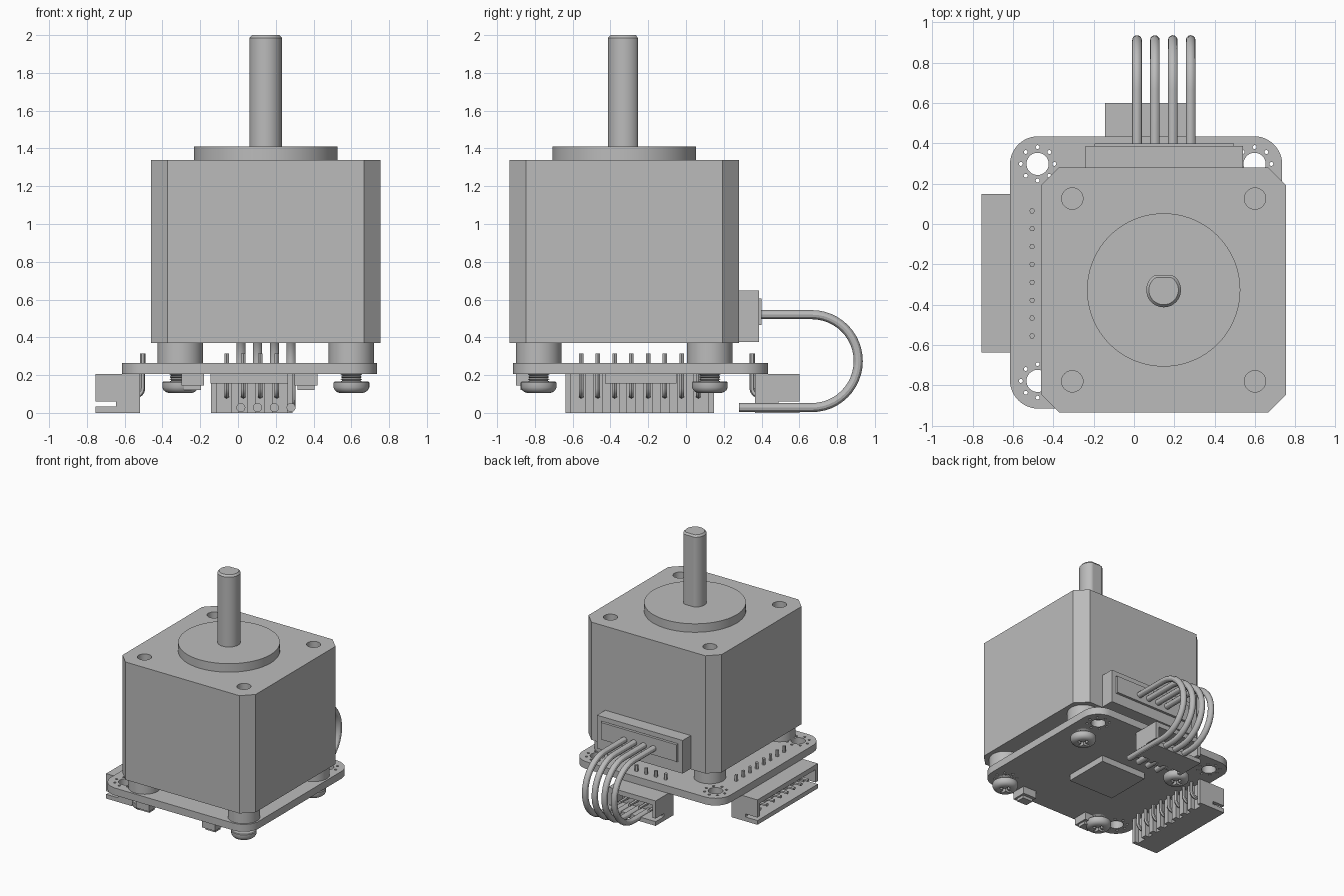
import bpy, bmesh, math
from math import pi, cos, sin
from mathutils import Matrix

old = bpy.data.objects.get("Cube")
if old:
    bpy.data.objects.remove(old, do_unlink=True)

GREY = (0.5, 0.5, 0.5, 1)
grey = bpy.data.materials.new("plain grey")
grey.use_nodes = True
grey.diffuse_color = GREY
grey.node_tree.nodes["Principled BSDF"].inputs["Base Color"].default_value = GREY
parts = []


def add(name, data, loc=(0, 0, 0), turn=0):
    ob = bpy.data.objects.new(name, data)
    bpy.context.collection.objects.link(ob)
    ob.location, ob.rotation_euler.z = loc, turn
    if not data.materials:
        data.materials.append(grey)
    parts.append(ob)
    return ob


def activate(ob):
    bpy.ops.object.select_all(action="DESELECT")
    ob.select_set(True)
    bpy.context.view_layer.objects.active = ob


def circle(r, n=32, cx=0, cy=0):
    return [(cx + r * cos(2 * pi * i / n), cy + r * sin(2 * pi * i / n)) for i in range(n)]


def loft(name, outline, sections, loc=(0, 0, 0)):
    """Closed solid from one outline repeated at (height, scale) sections."""
    bm = bmesh.new()
    rings = [[bm.verts.new((x * s, y * s, z)) for x, y in outline] for z, s in sections]
    n = len(outline)
    for a, b in zip(rings, rings[1:]):
        for i in range(n):
            j = (i + 1) % n
            bm.faces.new((a[i], a[j], b[j], b[i]))
    bm.faces.new(rings[0][::-1])
    bm.faces.new(rings[-1])
    bmesh.ops.recalc_face_normals(bm, faces=bm.faces)
    me = bpy.data.meshes.new(name)
    bm.to_mesh(me)
    bm.free()
    return add(name, me, loc)


def boxes(name, bounds, loc=(0, 0, 0), turn=0):
    """One mesh from several (x0, x1, y0, y1, z0, z1) blocks."""
    bm = bmesh.new()
    for x0, x1, y0, y1, z0, z1 in bounds:
        m = Matrix.Translation(((x0 + x1) / 2, (y0 + y1) / 2, (z0 + z1) / 2))
        bmesh.ops.create_cube(bm, size=1, matrix=m @ Matrix.Diagonal((x1 - x0, y1 - y0, z1 - z0, 1)))
    me = bpy.data.meshes.new(name)
    bm.to_mesh(me)
    bm.free()
    return add(name, me, loc, turn)


def curve(name, loops, closed, loc=(0, 0, 0), turn=0, **settings):
    """Curve turned into a mesh, either a filled plate or a tube."""
    cu = bpy.data.curves.new(name, "CURVE")
    for key, value in settings.items():
        setattr(cu, key, value)
    for pts in loops:
        sp = cu.splines.new("POLY")
        sp.points.add(len(pts) - 1)
        for p, co in zip(sp.points, pts):
            p.co = (*co, 0, 1) if len(co) == 2 else (*co, 1)
        sp.use_cyclic_u = closed
    ob = add(name, cu, loc, turn)
    activate(ob)
    bpy.ops.object.convert(target="MESH")
    return ob


def cut(ob, cutters):
    """Subtract helper solids and remove them."""
    for c in cutters:
        c.hide_render = True
        mod = ob.modifiers.new("cut", "BOOLEAN")
        mod.operation, mod.solver, mod.object = "DIFFERENCE", "EXACT", c
        activate(ob)
        bpy.ops.object.modifier_apply(modifier=mod.name)
        parts.remove(c)
        bpy.data.objects.remove(c, do_unlink=True)


# Motor body with clipped corners and four blind screw holes
CX, CY, HALF, CLIP, PITCH = 0.147, -0.327, 0.607, 0.088, 0.453
k = HALF - CLIP
octagon = [(HALF, -k), (HALF, k), (k, HALF), (-k, HALF), (-HALF, k), (-HALF, -k), (-k, -HALF), (k, -HALF)]
corners = [(CX + sx * PITCH, CY + sy * PITCH) for sx in (-1, 1) for sy in (-1, 1)]
body = loft("motor_body", octagon, [(0.37, 1), (1.34, 1)], (CX, CY, 0))
cut(body, [loft("hole_cutter", circle(0.053), [(1.2, 1), (1.4, 1)], (x, y, 0)) for x, y in corners])

# Pilot boss and shaft with a flat on its rear side
loft("pilot_boss", circle(0.38, 96), [(1.33, 1), (1.41, 1)], (CX, CY, 0))
d_outline = [(x, min(y, 0.072)) for x, y in circle(0.086, 48)]
loft("shaft", d_outline, [(1.4, 1), (1.985, 1), (2, 0.85)], (CX, CY, 0))

# Circuit board with corner holes, each ringed by small vias
BX, BY, BH, HOLE, R = 0.06, -0.24, 0.675, 0.538, 0.14
outline = []
for q, (sx, sy) in enumerate([(1, 1), (-1, 1), (-1, -1), (1, -1)]):
    for i in range(13):
        a = (q + i / 12) * pi / 2
        outline.append((sx * (BH - R) + R * cos(a), sy * (BH - R) + R * sin(a)))
loops = [outline]
for sx in (-1, 1):
    for sy in (-1, 1):
        hx, hy = sx * HOLE, sy * HOLE
        loops.append(circle(0.055, 32, hx, hy))
        loops += [circle(0.01, 10, x, y) for x, y in circle(0.083, 8, hx, hy)]
curve("circuit_board", loops, True, (BX, BY, 0.235), dimensions="2D", fill_mode="BOTH", extrude=0.03)

# Spacers, and pan-head screws with cross recess
for x, y in corners:
    loft("spacer", circle(0.12, 48), [(0.263, 1), (0.372, 1)], (x, y, 0))
head_shape = [(0.105, 0.62), (0.11, 0.8), (0.12, 0.92), (0.135, 1), (0.16, 1), (0.165, 0.95)]
head = loft("screw_head", circle(0.095), head_shape)
cut(head, [boxes("slot_cutter", [(-0.05, 0.05, -0.011, 0.011, 0.09, 0.135)]),
           boxes("slot_cutter", [(-0.011, 0.011, -0.05, 0.05, 0.09, 0.135)])])
thread_shape = [(0.16 + 0.006 * i, 1 if i % 2 else 0.82) for i in range(9)]
thread = loft("screw_thread", circle(0.057), thread_shape)
for ob in (head, thread):
    ob.location = (*corners[0], 0)
    for x, y in corners[1:]:
        add(ob.name, ob.data, (x, y, 0))

# Processor chip and two push buttons under the board
boxes("chip", [(BX - 0.205, BX + 0.205, BY - 0.19, BY + 0.19, 0.155, 0.207)])
for side in (-1, 1):
    x = BX + side * 0.3
    boxes("button_base", [(x - 0.06, x + 0.06, -0.9, -0.78, 0.145, 0.207)])
    boxes("button_cap", [(x - 0.045, x + 0.045, -0.875, -0.805, 0.122, 0.15)])

# Side-entry pin headers: open shell, rear ribs and bent pins
STEP = 0.0886


def header(name, count, loc, turn):
    w = (count - 1) * STEP / 2 + 0.083
    t = 0.03
    shell = [(0.05, 0.11, -w, w, 0, 0.205), (0.1, 0.25, -w, w, 0.165, 0.205),
             (0.1, 0.25, -w, w, 0, 0.035)]
    for y in (-w, w - t):
        shell += [(0.1, 0.25, y, y + t, 0.06, 0.17), (0.1, 0.14, y, y + t, 0.03, 0.065),
                  (0.015, 0.06, y, y + t, 0, 0.205)]
    for i in range(count - 1):
        y = (i + 1 - count / 2) * STEP
        shell.append((0.015, 0.06, y - 0.022, y + 0.022, 0, 0.205))
    boxes(name + "_shell", shell, loc, turn)
    paths = []
    for i in range(count):
        y = (i - (count - 1) / 2) * STEP
        bend = [(0.04 - 0.04 * cos(a * pi / 8), y, 0.13 - 0.04 * sin(a * pi / 8)) for a in range(5)]
        paths.append([(0, y, 0.315), *bend, (0.22, y, 0.09)])
    curve(name + "_pins", paths, False, loc, turn, dimensions="3D",
          bevel_depth=0.014, bevel_resolution=1, use_fill_caps=True)


header("side_header", 8, (-0.505, -0.245, 0), pi)
header("rear_header", 4, (0.0725, 0.35, 0), pi / 2)

# Motor socket: frame on the rear face with a plug seated in it
boxes("motor_socket", [(-0.24, 0.54, 0.27, 0.33, 0.375, 0.648),
                       (-0.24, 0.54, 0.32, 0.387, 0.375, 0.46),
                       (-0.24, 0.54, 0.32, 0.387, 0.61, 0.648),
                       (-0.24, -0.2, 0.32, 0.387, 0.45, 0.62),
                       (0.5, 0.54, 0.32, 0.387, 0.45, 0.62)])
boxes("motor_plug", [(-0.195, 0.495, 0.32, 0.4, 0.465, 0.605)])

# Four wires looping from the plug to the rear header
paths = []
for i in range(4):
    x = 0.015 + i * STEP
    arc = [(x, 0.666 + 0.246 * sin(a * pi / 24), 0.274 + 0.246 * cos(a * pi / 24)) for a in range(25)]
    paths.append([(x, 0.38, 0.52), *arc, (x, 0.28, 0.028)])
curve("wires", paths, False, dimensions="3D", bevel_depth=0.024, bevel_resolution=4, use_fill_caps=True)

# Smooth round surfaces, keep edges crisp
bpy.ops.object.select_all(action="DESELECT")
for ob in parts:
    ob.select_set(True)
bpy.context.view_layer.objects.active = parts[0]
bpy.ops.object.shade_smooth_by_angle(angle=math.radians(30))
